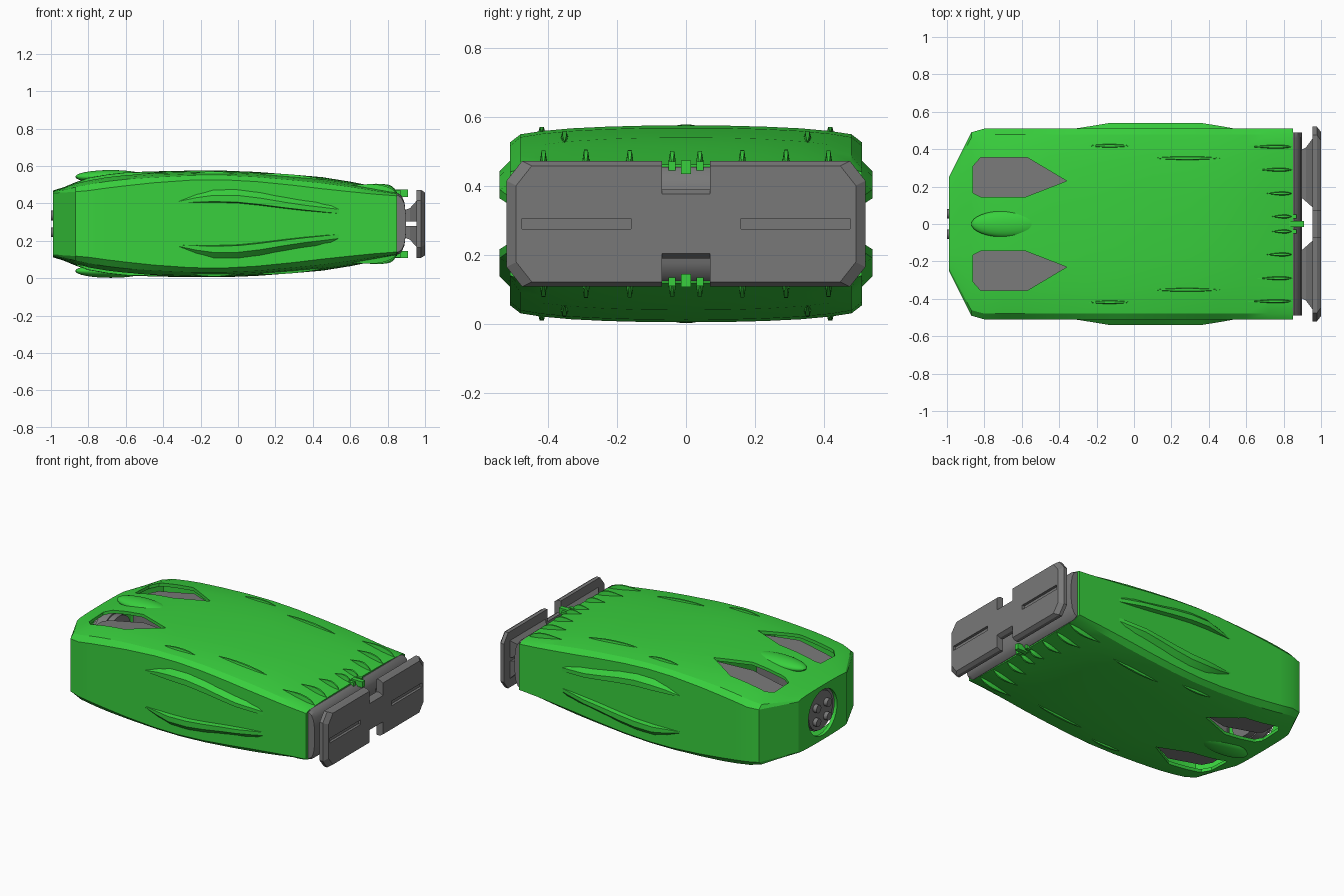
import bpy, bmesh, math
from mathutils import Matrix

if "Cube" in bpy.data.objects:
    bpy.data.objects.remove(bpy.data.objects["Cube"])

ZC = 0.29  # the model is symmetrical about this height; parts are built around z = 0


def material(name, rgb):
    m = bpy.data.materials.new(name)
    m.diffuse_color = (*rgb, 1)
    m.use_nodes = True
    m.node_tree.nodes["Principled BSDF"].inputs["Base Color"].default_value = m.diffuse_color
    return m


GREEN = material("bright green", (0.04, 0.63, 0.047))
GREY = material("dark grey", (0.19, 0.19, 0.19))


def interp(table, x, col):
    """Piecewise linear lookup in rows whose first entry is x."""
    if x <= table[0][0]:
        return table[0][col]
    for a, b in zip(table, table[1:]):
        if x <= b[0]:
            return a[col] + (b[col] - a[col]) * (x - a[0]) / (b[0] - a[0])
    return table[-1][col]


def finish(name, bm, mat, mirror="", smooth=0):
    bmesh.ops.recalc_face_normals(bm, faces=bm.faces)
    me = bpy.data.meshes.new(name)
    bm.to_mesh(me)
    bm.free()
    ob = bpy.data.objects.new(name, me)
    bpy.context.collection.objects.link(ob)
    me.materials.append(mat)
    ob.location.z = ZC
    if mirror:
        mod = ob.modifiers.new("Mirror", "MIRROR")
        mod.use_axis = ("x" in mirror, "y" in mirror, "z" in mirror)
    if smooth:
        shade(ob, smooth)
    return ob


def shade(ob, angle):
    bpy.ops.object.select_all(action="DESELECT")
    ob.select_set(True)
    bpy.context.view_layer.objects.active = ob
    bpy.ops.object.shade_smooth_by_angle(angle=math.radians(angle))


def loft(name, rings, mat, mirror="", smooth=0):
    """Skin a list of equal-length point rings and cap both ends."""
    bm = bmesh.new()
    vs = [[bm.verts.new(p) for p in r] for r in rings]
    n = len(vs[0])
    for a, b in zip(vs, vs[1:]):
        for i in range(n):
            j = (i + 1) % n
            bm.faces.new((a[i], a[j], b[j], b[i]))
    bm.faces.new(vs[0])
    bm.faces.new(vs[-1])
    return finish(name, bm, mat, mirror, smooth)


def box(name, lo, hi, mat, mirror=""):
    (a, b, c), (d, e, f) = lo, hi
    return loft(name, [[(x, b, c), (x, e, c), (x, e, f), (x, b, f)] for x in (a, d)], mat, mirror)


def rod(name, x0, x1, y, z, r, mat, mirror="", sides=32):
    """Cylinder along x."""
    ring = [(math.cos(i * math.tau / sides), math.sin(i * math.tau / sides)) for i in range(sides)]
    return loft(name, [[(x, y + r * c, z + r * s) for c, s in ring] for x in (x0, x1)], mat, mirror, 30)


def cut(ob, cutter):
    mod = ob.modifiers.new("Cut", "BOOLEAN")
    mod.operation, mod.solver, mod.object = "DIFFERENCE", "EXACT", cutter
    bpy.context.view_layer.update()
    bpy.context.view_layer.objects.active = ob
    bpy.ops.object.modifier_apply(modifier=mod.name)
    bpy.data.objects.remove(cutter)


# Hull stations: x, half width, half height at the side edge, half height at the middle
HULL = [(-0.99, 0.25, 0.165, 0.178), (-0.93, 0.37, 0.168, 0.197), (-0.87, 0.49, 0.172, 0.222),
        (-0.80, 0.51, 0.178, 0.247), (-0.70, 0.51, 0.192, 0.265), (-0.60, 0.51, 0.204, 0.276),
        (-0.45, 0.51, 0.220, 0.281), (-0.25, 0.51, 0.234, 0.285), (-0.08, 0.51, 0.236, 0.285),
        (0.10, 0.51, 0.226, 0.278), (0.30, 0.51, 0.206, 0.263), (0.45, 0.51, 0.188, 0.250),
        (0.60, 0.51, 0.172, 0.226), (0.72, 0.51, 0.160, 0.202), (0.85, 0.51, 0.150, 0.172)]
# Crown of the hull: fraction of width, fraction of rise
CROWN = [(0, 1), (0.25, 0.985), (0.45, 0.93), (0.65, 0.83), (0.82, 0.67), (0.94, 0.48), (1, 0)]


def top(x, y):
    w, e, t = (interp(HULL, x, c) for c in (1, 2, 3))
    return e + (t - e) * interp(CROWN, abs(y) / w, 1)


def hull_ring(x, inset=0):
    w, e, t = (interp(HULL, x, c) - inset for c in (1, 2, 3))
    quarter = [(f * w, e + (t - e) * r) for f, r in CROWN]
    upper = [(-y, z) for y, z in quarter[:0:-1]] + quarter
    return [(x, y, z) for y, z in upper] + [(x, y, -z) for y, z in upper[::-1]]


# Hull, hollow at the front, with the vent openings and the round socket cut through
hull = loft("hull_shell", [hull_ring(s[0]) for s in HULL], GREEN)
xs = [-0.968] + [s[0] for s in HULL[1:7]] + [-0.30]
cut(hull, loft("cavity_cutter", [hull_ring(x, 0.02) for x in xs], GREEN))
VENT = [(-0.86, 0.165), (-0.82, 0.145), (-0.58, 0.145), (-0.36, 0.23),
        (-0.57, 0.355), (-0.82, 0.355), (-0.86, 0.31)]
for s in (1, -1):
    cut(hull, loft("vent_cutter", [[(x, s * y, z) for x, y in VENT] for z in (-0.5, 0.5)], GREEN))
cut(hull, rod("socket_cutter", -1.1, -0.9, 0, 0, 0.148, GREEN))
shade(hull, 24)


# Grey ramps inside the vents, sloping down to the front
def ramp_point(x, y, s):
    x, y = -0.60 + (x + 0.60) * 1.04, 0.25 + (y - 0.25) * 1.08
    return x, y, s * interp([(-0.87, 0.16), (-0.6, 0.215), (-0.35, 0.258)], x, 1)


loft("vent_ramp", [[ramp_point(x, y, s) for x, y in VENT] for s in (-1, 1)], GREY, "y")

# Raised blister between the vents
bm = bmesh.new()
bmesh.ops.create_uvsphere(bm, u_segments=32, v_segments=16, radius=1,
                          matrix=Matrix.Translation((-0.68, 0, 0.252)) @ Matrix.Diagonal((0.19, 0.072, 0.036, 1)))
finish("centre_blister", bm, GREEN, "z", 40)

# Round plug in the front socket, with four pins
rod("plug_disc", -0.975, -0.86, 0, 0.01, 0.125, GREY)
rod("plug_rim", -0.96, -0.90, 0, 0.01, 0.133, GREY)
rod("plug_pin", -1.0, -0.96, 0.055, 0.045, 0.026, GREY, "yz", 16)


# Thin ridges that follow the crown
def ridge(name, x0, x1, y, half, height, peak):
    rings = []
    for i in range(13):
        t = i / 12
        x = x0 + (x1 - x0) * t
        k = math.sin(math.pi * t ** peak) ** 0.6 if 0 < t < 1 else 0.05
        z = top(x, y)
        rings.append([(x, y - half * k, z - 0.012), (x, y - half * k * 0.5, z + height * k),
                      (x, y + half * k * 0.5, z + height * k), (x, y + half * k, z - 0.012)])
    loft(name, rings, GREEN, "yz", 30)


ridge("front_crown_ridge", -0.24, -0.02, 0.418, 0.012, 0.012, 1)
ridge("middle_crown_ridge", 0.11, 0.46, 0.352, 0.013, 0.012, 1)
for i, (x0, y) in enumerate([(0.61, 0.413), (0.66, 0.29), (0.70, 0.163), (0.73, 0.04)]):
    ridge(f"rear_crown_fin_{i + 1}", x0, 0.845, y, 0.012, 0.027, 1.6)

# Long swept side fins: x, outer y, lower z, upper z
SIDE = [(-0.33, 0.508, 0.112, 0.122), (-0.22, 0.525, 0.111, 0.165), (-0.13, 0.54, 0.112, 0.186),
        (0.0, 0.54, 0.108, 0.188), (0.12, 0.54, 0.096, 0.172), (0.25, 0.54, 0.080, 0.145),
        (0.36, 0.54, 0.068, 0.125), (0.46, 0.524, 0.058, 0.112), (0.55, 0.508, 0.050, 0.098)]
loft("side_fin", [[(x, 0.49, lo), (x, y, lo + (hi - lo) * 0.1), (x, y, lo + (hi - lo) * 0.55), (x, 0.49, hi + 0.015)]
                  for x, y, lo, hi in SIDE], GREEN, "yz", 30)

# Grey rounded tail block
NECK = [(0.80, 0.145), (0.855, 0.165), (0.875, 0.150), (0.890, 0.115), (0.898, 0.05)]
ring = NECK + [(x, -z) for x, z in NECK[::-1]]
loft("tail_block", [[(x, y, z * k) for x, z in ring] for y, k in
                    ((-0.49, 0.92), (-0.46, 1), (0.46, 1), (0.49, 0.92))], GREY, "", 30)

# Flared supports between tail block and end plate
loft("plate_support", [[(x, a, 0.012), (x, b, 0.012), (x, b, h), (x, a, h)] for x, a, b, h in
                       ((0.885, 0.15, 0.39, 0.07), (0.92, 0.12, 0.41, 0.085), (0.965, 0.08, 0.47, 0.135))],
     GREY, "yz")

# Notched end plate with chamfered rim and two grooves
PLATE = [(-0.52, 0.125), (-0.475, 0.182), (-0.07, 0.182), (-0.07, 0.10)]
upper = PLATE + [(-y, z) for y, z in PLATE[::-1]]
outline = upper + [(y, -z) for y, z in upper[::-1]]


def plate_ring(x, inset):
    return [(x, y - math.copysign(inset * 2, y) * (abs(y) > 0.1), z - math.copysign(inset, z)) for y, z in outline]


plate = loft("end_plate", [plate_ring(0.955, 0), plate_ring(0.978, 0), plate_ring(1.0, 0.014)], GREY)
for s in (1, -1):
    y0, y1 = sorted((s * 0.16, s * 0.475))
    cut(plate, box("groove_cutter", (0.983, y0, -0.015), (1.05, y1, 0.015), GREY))

# Green hinge tabs over the tail block
box("hinge_tab", (0.83, -0.015, 0.145), (0.91, 0.015, 0.183), GREEN, "z")
box("hinge_lug", (0.83, 0.03, 0.155), (0.87, 0.05, 0.18), GREEN, "yz")
